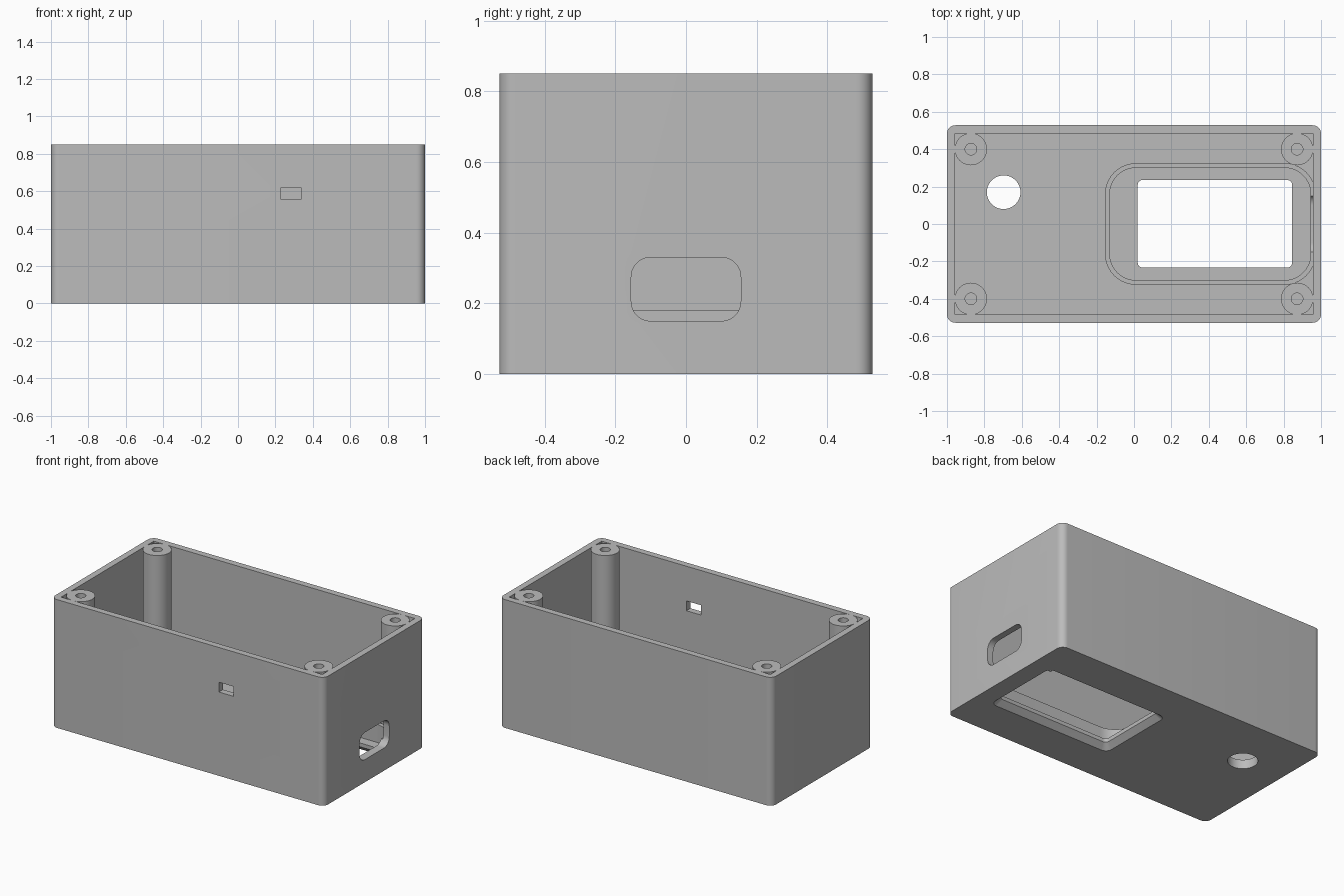
import bpy, bmesh, math
from mathutils import Matrix

if "Cube" in bpy.data.objects:
    bpy.data.objects.remove(bpy.data.objects["Cube"])

HEIGHT, FLOOR, WALL = 0.85, 0.06, 0.043
HALF_X, HALF_Y = 1.0, 0.528

grey = bpy.data.materials.new("light_grey_plastic")
grey.use_nodes = True
grey.diffuse_color = (0.5, 0.5, 0.5, 1)
grey.node_tree.nodes["Principled BSDF"].inputs["Base Color"].default_value = (0.5, 0.5, 0.5, 1)


def outline(x0, x1, y0, y1, r=0.0, steps=10):
    """Rounded rectangle, counter-clockwise."""
    if r == 0:
        return [(x1, y1), (x0, y1), (x0, y0), (x1, y0)]
    centres = [(x1 - r, y1 - r), (x0 + r, y1 - r), (x0 + r, y0 + r), (x1 - r, y0 + r)]
    return [(cx + r * math.cos(a), cy + r * math.sin(a))
            for q, (cx, cy) in enumerate(centres)
            for a in [(q + i / steps) * math.pi / 2 for i in range(steps + 1)]]


def circle(cx, cy, r, n=48):
    return [(cx + r * math.cos(i * math.tau / n), cy + r * math.sin(i * math.tau / n))
            for i in range(n)]


def loft(name, sections, matrix=None):
    """Closed solid through matching outlines given as (height, points)."""
    bm = bmesh.new()
    rings = [[bm.verts.new((x, y, z)) for x, y in pts] for z, pts in sections]
    n = len(rings[0])
    bm.faces.new(rings[0][::-1])
    bm.faces.new(rings[-1])
    for low, high in zip(rings, rings[1:]):
        for i in range(n):
            j = (i + 1) % n
            bm.faces.new((low[i], low[j], high[j], high[i]))
    if matrix:
        bm.transform(matrix)
    bmesh.ops.recalc_face_normals(bm, faces=bm.faces)
    mesh = bpy.data.meshes.new(name)
    bm.to_mesh(mesh)
    bm.free()
    mesh.materials.append(grey)
    obj = bpy.data.objects.new(name, mesh)
    bpy.context.collection.objects.link(obj)
    return obj


def prism(name, pts, z0, z1, matrix=None):
    return loft(name, [(z0, pts), (z1, pts)], matrix)


def combine(target, tool, operation):
    """Apply a boolean and discard the tool."""
    tool.hide_render = True
    mod = target.modifiers.new(tool.name, 'BOOLEAN')
    mod.operation, mod.solver, mod.object = operation, 'EXACT', tool
    bpy.ops.object.select_all(action='DESELECT')
    bpy.context.view_layer.objects.active = target
    target.select_set(True)
    bpy.ops.object.modifier_apply(modifier=mod.name)
    bpy.data.objects.remove(tool)


# Outer shell and cavity
case = prism("enclosure", outline(-HALF_X, HALF_X, -HALF_Y, HALF_Y, 0.045), 0, HEIGHT)
ix, iy = HALF_X - WALL, HALF_Y - WALL
combine(case, prism("cavity", outline(-ix, ix, -iy, iy), FLOOR, 1.0), 'DIFFERENCE')

# Raised rim around the display
rim = prism("display_rim", outline(-0.155, 0.97, -0.325, 0.325, 0.165), FLOOR / 2, 0.18)
combine(rim, prism("rim_inside", outline(-0.13, 0.945, -0.3, 0.3, 0.14), 0, 0.5), 'DIFFERENCE')
combine(case, rim, 'UNION')

# Corner screw posts
for sx in (-1, 1):
    for sy in (-1, 1):
        x, y = sx * 0.872, sy * 0.4
        combine(case, prism("screw_post", circle(x, y, 0.086), FLOOR / 2, HEIGHT), 'UNION')
        combine(case, prism("screw_hole", circle(x, y, 0.031, 32), 0.45, 1.0), 'DIFFERENCE')


# Display window, flared towards the bottom
def window(grow):
    return outline(0.02 - grow, 0.845 + grow, -0.233 - grow, 0.235 + grow, 0.025 + grow / 2, 6)


combine(case, loft("display_window", [(-0.01, window(0.045)), (0.035, window(0)),
                                      (0.1, window(0))]), 'DIFFERENCE')

# Round button hole
combine(case, prism("button_hole", circle(-0.697, 0.17, 0.09), -0.1, 0.1), 'DIFFERENCE')

# Side port: local (x, y, z) maps to world (y, z, x)
to_side = Matrix(((0, 0, 1, 0), (1, 0, 0, 0), (0, 1, 0, 0), (0, 0, 0, 1)))
combine(case, prism("side_port", outline(-0.155, 0.155, 0.15, 0.33, 0.055),
                    0.93, 1.1, to_side), 'DIFFERENCE')

# Small front slot
combine(case, prism("front_slot", outline(0.23, 0.337, -0.6, -0.45), 0.555, 0.62), 'DIFFERENCE')

# Smooth rounded surfaces, keep edges sharp
bpy.ops.object.select_all(action='DESELECT')
bpy.context.view_layer.objects.active = case
case.select_set(True)
bpy.ops.object.shade_smooth_by_angle(angle=math.radians(30))
